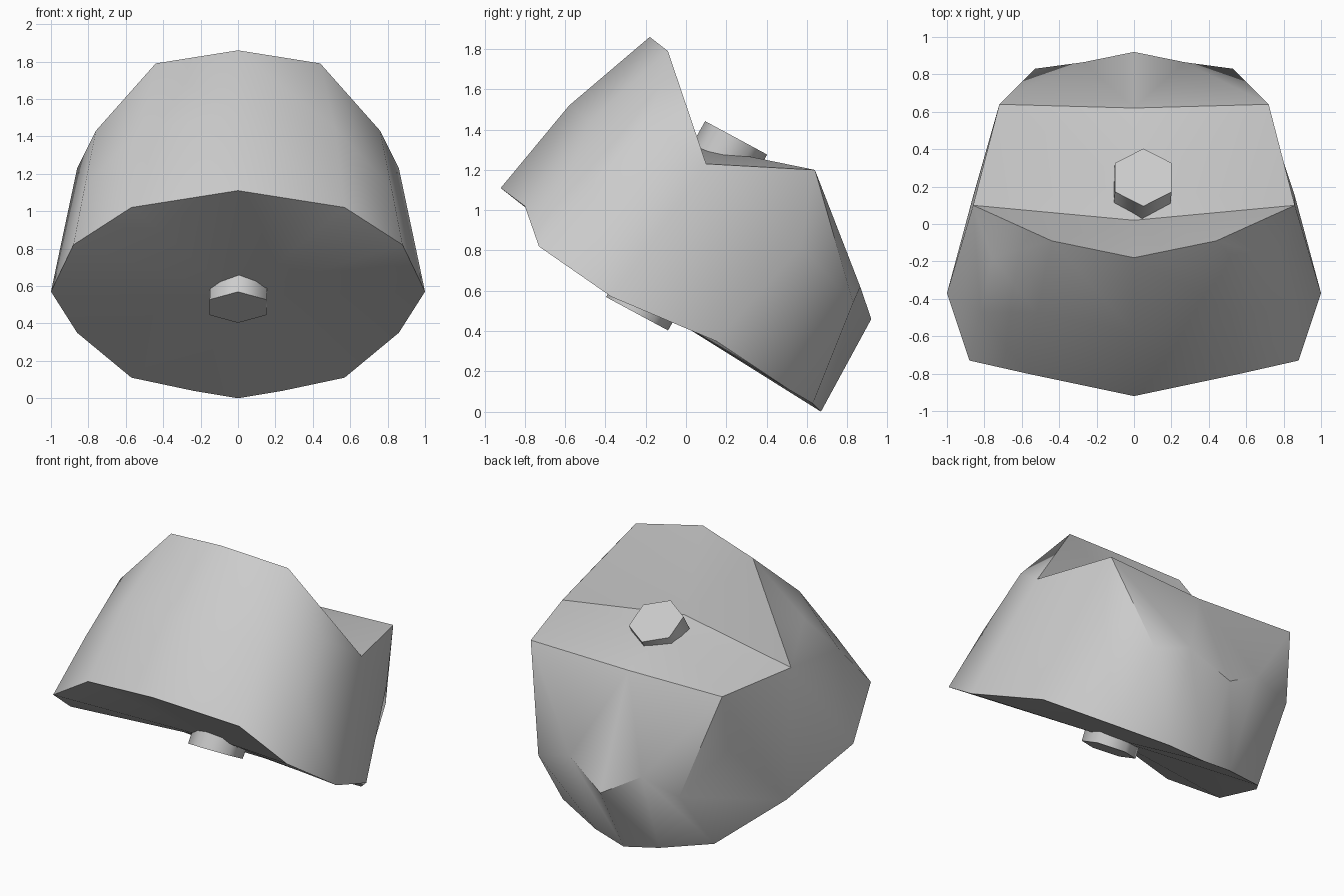
import bpy, bmesh, math
from mathutils import Vector

if "Cube" in bpy.data.objects:
    bpy.data.objects.remove(bpy.data.objects["Cube"])

def make(name, verts, faces, angle):
    me = bpy.data.meshes.new(name)
    me.from_pydata(verts, [], faces)
    bm = bmesh.new()
    bm.from_mesh(me)
    bmesh.ops.remove_doubles(bm, verts=bm.verts, dist=1e-4)
    bmesh.ops.recalc_face_normals(bm, faces=bm.faces)
    bm.to_mesh(me)
    bm.free()
    ob = bpy.data.objects.new(name, me)
    bpy.context.collection.objects.link(ob)
    bpy.ops.object.select_all(action='DESELECT')
    ob.select_set(True)
    bpy.context.view_layer.objects.active = ob
    bpy.ops.object.shade_smooth_by_angle(angle=math.radians(angle))
    return ob

# Profile points of the right half of the tilted hat
P = {
    # turned-up front brim: top, middle and lower rows
    'T0': (0, -.18, 1.86), 'T1': (.44, -.09, 1.79), 'T2': (.76, -.18, 1.43),
    'Q0': (0, -.58, 1.52), 'Q1': (.52, -.475, 1.44), 'Q2': (.82, -.47, 1.13),
    'E0': (0, -.92, 1.11), 'E1': (.57, -.80, 1.02), 'E2': (.88, -.73, .82),
    # side and back flap: upper zigzag and lower edge
    'S': (1, -.37, .57), 'A': (.86, .10, 1.23), 'B': (.72, .64, 1.2),
    'C': (.72, .57, .82), 'D': (.53, .83, .54), 'M': (.27, .865, .62),
    'N': (0, .92, .46),
    'F1': (.86, .15, .35), 'F2': (.57, .51, .11), 'F3': (.24, .63, .04),
    'F4': (0, .67, 0),
    # crown centre line and underside centre
    'G': (0, .02, 1.33), 'K': (0, .21, 1.288), 'J': (0, .62, 1.18),
    'U': (0, -.205, .547),
}
brim = "T0 T1 Q1 Q0,T1 T2 Q2 Q1,Q0 Q1 E1 E0,Q1 Q2 E2 E1"
recess = "T1 A T2,T2 A Q2,Q2 A S,Q2 S E2"
flap = "A B C F1,A F1 S,C D F2 F1,D M F3 F2,M N F4 F3"
crown = "T0 G T1,G A T1,G K A,K B A,K J B,J M B,J N M,B M D,B D C"
edge = "E0 E1 E2 S F1 F2 F3 F4".split()
under = ",".join(f"{a} {b} U" for a, b in zip(edge, edge[1:]))

# Hat body: both halves, joined along the middle
names = list(P)
verts = [P[n] for n in names] + [(-P[n][0], P[n][1], P[n][2]) for n in names]
half = [[names.index(k) for k in f.split()]
        for f in ",".join((brim, recess, flap, crown, under)).split(",")]
other = [[i + len(names) for i in reversed(f)] for f in half]
make("hat_body", verts, half + other, 48)

# Six-sided post through the hat, showing as a button above and below
back = Vector((0, .88, -.474))
side = Vector((1, 0, 0))

def ring(centre, r):
    return [Vector(centre) + back * r * math.cos(i * math.pi / 3)
            + side * r * math.sin(i * math.pi / 3) for i in range(6)]

pv = ring((0, -.243, .486), .175) + ring((.05, .249, 1.359), .175)
pf = [[i, (i + 1) % 6, (i + 1) % 6 + 6, i + 6] for i in range(6)]
pf += [list(range(5, -1, -1)), list(range(6, 12))]
make("button_post", pv, pf, 65)
